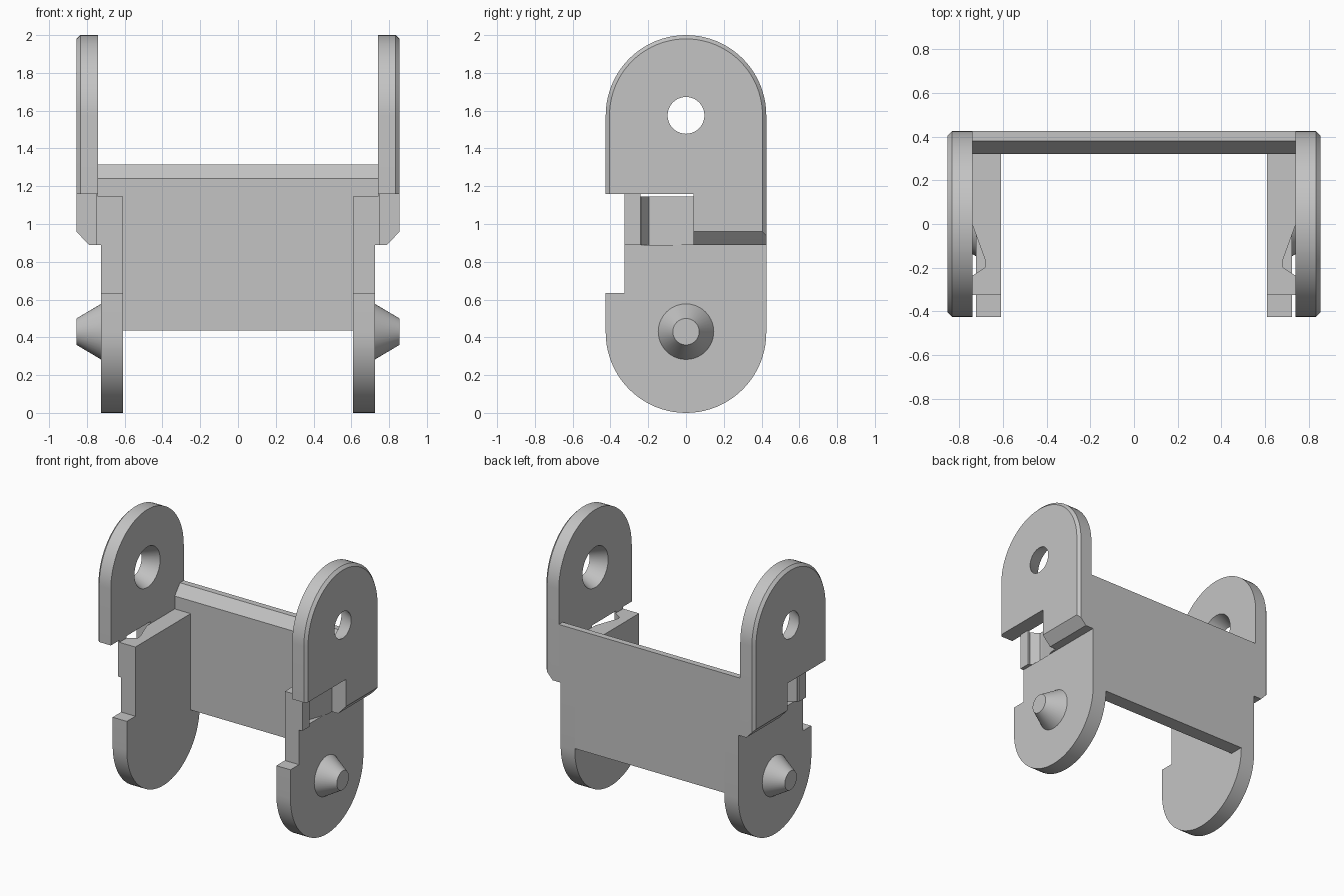
import bpy
import bmesh
from math import sin, cos, pi
from mathutils import Matrix, Vector

cube = bpy.data.objects.get("Cube")
if cube:
    bpy.data.objects.remove(cube, do_unlink=True)

grey = bpy.data.materials.new("light_grey_plastic")
grey.use_nodes = True
grey.diffuse_color = (0.55, 0.55, 0.55, 1)
grey.node_tree.nodes["Principled BSDF"].inputs["Base Color"].default_value = grey.diffuse_color

R = 0.425                 # radius of the rounded plate ends
PIN_Z, HOLE_Z = 0.425, 1.575
SEG = 40


def finish(name, bm):
    bmesh.ops.recalc_face_normals(bm, faces=bm.faces)
    mesh = bpy.data.meshes.new(name)
    bm.to_mesh(mesh)
    bm.free()
    mesh.materials.append(grey)
    obj = bpy.data.objects.new(name, mesh)
    bpy.context.collection.objects.link(obj)
    return obj


def loft(name, rings):
    """Skin a list of equal-length point rings and cap both ends."""
    bm = bmesh.new()
    loops = [[bm.verts.new(p) for p in ring] for ring in rings]
    for a, b in zip(loops, loops[1:]):
        for i in range(len(a)):
            j = (i + 1) % len(a)
            bm.faces.new((a[i], a[j], b[j], b[i]))
    bm.faces.new(loops[0])
    bm.faces.new(loops[-1])
    return finish(name, bm)


def prism_x(name, outline, x0, x1):
    return loft(name, [[(x, y, z) for y, z in outline] for x in (x0, x1)])


def prism_z(name, outline, z0, z1):
    return loft(name, [[(x, y, z) for x, y in outline] for z in (z0, z1)])


def cone_x(name, x0, x1, r0, r1, z):
    """Truncated cone lying along x."""
    angles = [2 * pi * i / SEG for i in range(SEG)]
    return loft(name, [[(x, r * cos(a), z + r * sin(a)) for a in angles]
                       for x, r in ((x0, r0), (x1, r1))])


def arc(r, z, start):
    """Half circle in the y-z plane."""
    return [(r * cos(start + pi * i / SEG), z + r * sin(start + pi * i / SEG))
            for i in range(SEG + 1)]


def cut(obj, cutter):
    mod = obj.modifiers.new("hole", "BOOLEAN")
    mod.operation = "DIFFERENCE"
    mod.solver = "EXACT"
    mod.object = cutter
    bpy.context.view_layer.update()
    deps = bpy.context.evaluated_depsgraph_get()
    mesh = bpy.data.meshes.new_from_object(obj.evaluated_get(deps))
    obj.modifiers.clear()
    obj.data = mesh
    bpy.data.objects.remove(cutter, do_unlink=True)


def upper_ring(x, r, low):
    outline = arc(r, HOLE_Z, 0) + [(-r, 1.16), (0.04, 1.16), (0.04, low), (r, low)]
    return [(x, y, z) for y, z in outline]


parts = []

# Left side, then a mirrored copy for the right
# Upper plate with bevelled rim, rear leg and tapered hole
upper = loft("left_upper_plate", [
    upper_ring(0.74, R, 0.89), upper_ring(0.79, R, 0.89),
    upper_ring(0.835, R, 0.938), upper_ring(0.855, 0.405, 0.96)])
cut(upper, cone_x("hole_cutter", 0.717, 0.878, 0.16, 0.087, HOLE_Z))

# Lower plate with stepped front edge
lower = prism_x("left_lower_plate",
                arc(R, PIN_Z, pi) + [(R, 0.89), (-0.325, 0.89), (-0.325, 0.635), (-R, 0.635)],
                0.61, 0.725)

# Joining web with a slanted notch
web = prism_z("left_joining_web",
              [(0.61, -0.325), (0.74, -0.325), (0.74, -0.237), (0.68, -0.197),
               (0.68, -0.17), (0.74, -0.005), (0.74, 0.32), (0.61, 0.32)],
              0.89, 1.145)

# Small stop reaching up to the upper plate
stop = prism_z("left_stop", [(0.74, -0.325), (0.752, -0.325), (0.752, -0.24), (0.74, -0.24)],
               0.89, 1.16)

# Tapered pivot pin
pin = cone_x("left_pivot_pin", 0.725, 0.855, 0.147, 0.07, PIN_Z + 0.005)

for obj in (upper, lower, web, stop, pin):
    bm = bmesh.new()
    bm.from_mesh(obj.data)
    bmesh.ops.transform(bm, matrix=Matrix.Scale(-1, 4, Vector((1, 0, 0))), verts=bm.verts)
    parts += [obj, finish(obj.name.replace("left", "right"), bm)]

# Back panel, wider where it meets the upper plates, with a sloped top edge
parts.append(prism_x("back_panel_lower", [(0.32, 0.435), (R, 0.435), (R, 0.89), (0.32, 0.89)],
                     -0.61, 0.61))
parts.append(prism_x("back_panel_upper",
                     [(0.32, 0.89), (R, 0.89), (R, 1.315), (0.38, 1.315), (0.32, 1.24)],
                     -0.74, 0.74))

# Smooth the round surfaces, keep the edges sharp
bpy.ops.object.select_all(action="DESELECT")
for obj in parts:
    obj.select_set(True)
bpy.context.view_layer.objects.active = parts[0]
bpy.ops.object.shade_smooth_by_angle(angle=pi / 9)
